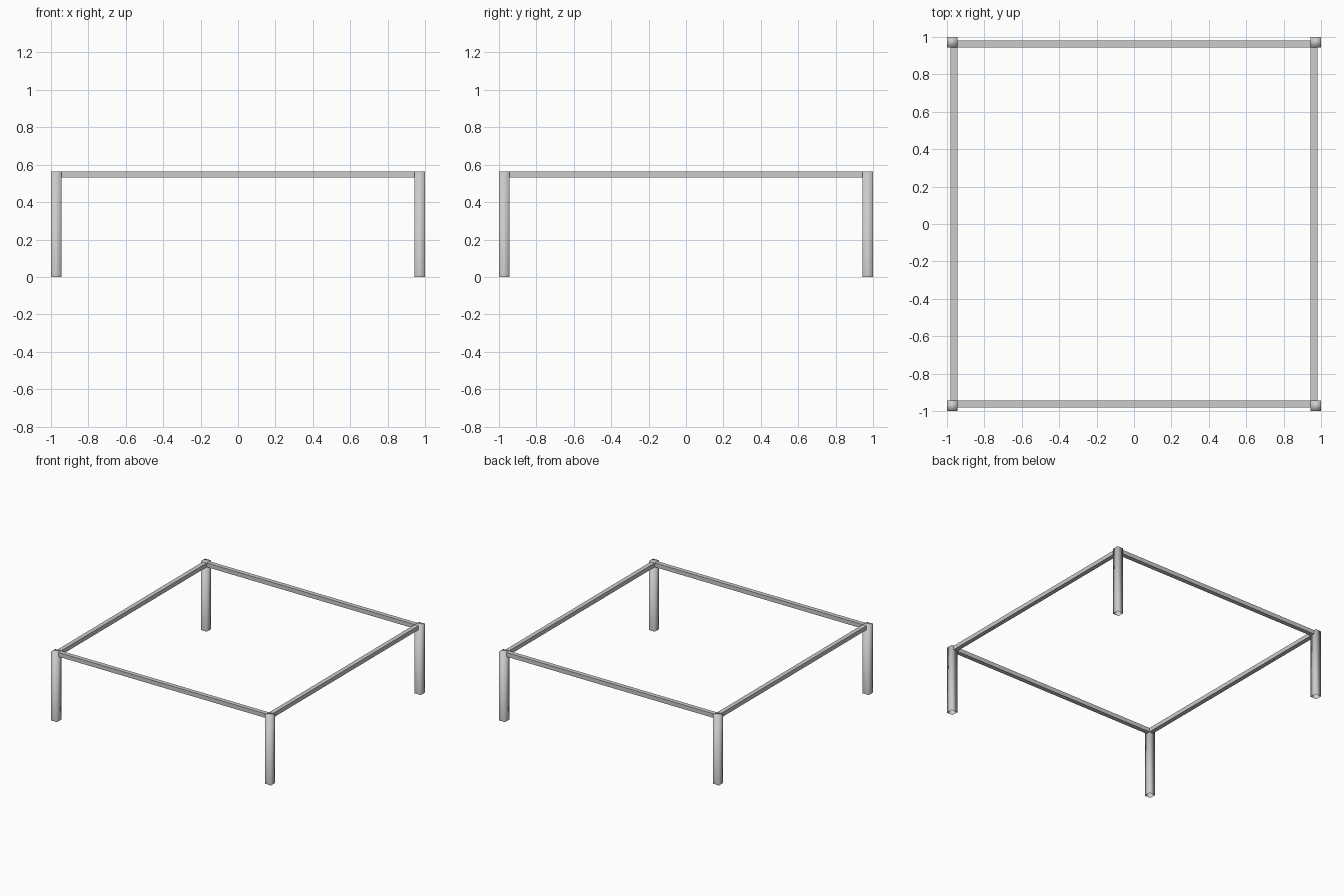
import bpy, bmesh

if "Cube" in bpy.data.objects:
    bpy.data.objects.remove(bpy.data.objects["Cube"])

H = 0.565        # overall height
LEG = 0.055      # leg thickness
RAIL_W, RAIL_H = 0.036, 0.034
INNER = 1 - LEG  # inner face of the legs


def box(name, lo, hi, open_bottom=False, smooth=False):
    bm = bmesh.new()
    bmesh.ops.create_cube(bm, size=1)
    for v in bm.verts:
        v.co = [(a + b) / 2 + c * (b - a) for a, b, c in zip(lo, hi, v.co)]
    if open_bottom:
        bm.normal_update()
        bmesh.ops.delete(bm, geom=[f for f in bm.faces if f.normal.z < -0.9],
                         context='FACES_ONLY')
    for f in bm.faces:
        f.smooth = smooth
    me = bpy.data.meshes.new(name)
    bm.to_mesh(me)
    bm.free()
    ob = bpy.data.objects.new(name, me)
    bpy.context.collection.objects.link(ob)
    return ob


# Four corner legs, open underneath
for sx, side in ((-1, "left"), (1, "right")):
    for sy, end in ((-1, "front"), (1, "back")):
        x, y = sorted((sx, sx * INNER)), sorted((sy, sy * INNER))
        box(f"{end}_{side}_leg", (x[0], y[0], 0), (x[1], y[1], H), True, True)

# Four rails, flush with the tops and inner faces of the legs
for s, end, side in ((-1, "front", "left"), (1, "back", "right")):
    a, b = sorted((s * INNER, s * (INNER + RAIL_W)))
    box(f"{end}_rail", (-INNER, a, H - RAIL_H), (INNER, b, H))
    box(f"{side}_rail", (a, -INNER, H - RAIL_H), (b, INNER, H))
